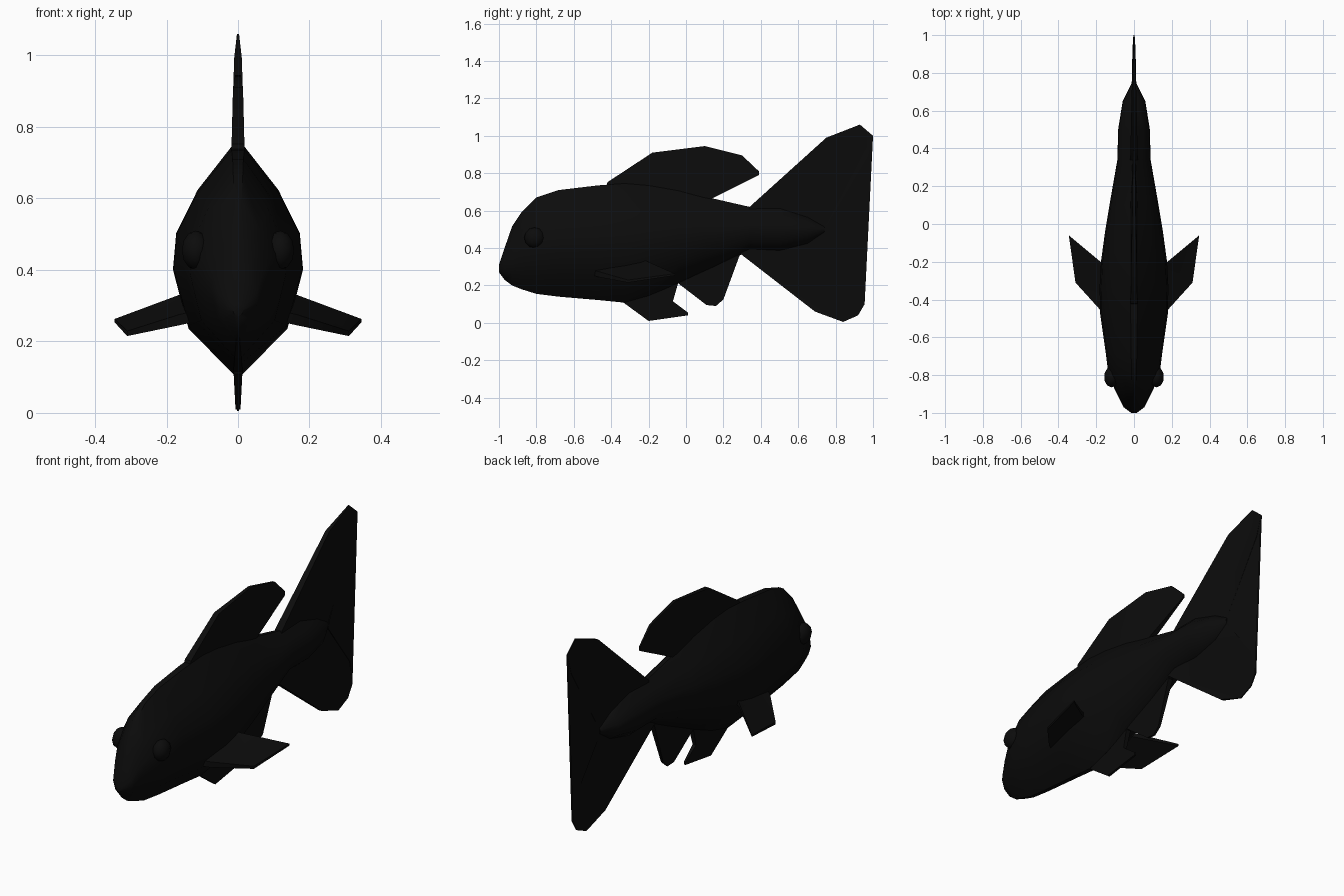
import bpy, bmesh
from mathutils import Vector

if "Cube" in bpy.data.objects:
    bpy.data.objects.remove(bpy.data.objects["Cube"])

black = bpy.data.materials.new("soft black")
black.diffuse_color = (0.0035, 0.0035, 0.0035, 1)
black.use_nodes = True
black.node_tree.nodes["Principled BSDF"].inputs["Base Color"].default_value = black.diffuse_color


def finish(name, bm, angle):
    bmesh.ops.recalc_face_normals(bm, faces=bm.faces)
    mesh = bpy.data.meshes.new(name)
    bm.to_mesh(mesh)
    bm.free()
    obj = bpy.data.objects.new(name, mesh)
    bpy.context.collection.objects.link(obj)
    mesh.materials.append(black)
    bpy.ops.object.select_all(action='DESELECT')
    obj.select_set(True)
    bpy.context.view_layer.objects.active = obj
    bpy.ops.object.shade_smooth_by_angle(angle=angle)
    return obj


def plate(name, outline, axis):
    """Thin solid from outline points (x, y, z, half thickness) along axis."""
    bm = bmesh.new()
    axis = Vector(axis)
    sides = [[bm.verts.new(Vector(p[:3]) + axis * p[3] * s) for p in outline]
             for s in (1, -1)]
    n = len(outline)
    caps = [bm.faces.new(sides[0]), bm.faces.new(sides[1][::-1])]
    for i in range(n):
        j = (i + 1) % n
        bm.faces.new((sides[0][i], sides[1][i], sides[1][j], sides[0][j]))
    bmesh.ops.triangulate(bm, faces=caps)
    return finish(name, bm, 0.6)


def centre_fin(name, pts):
    return plate(name, [(0, y, z, t) for y, z, t in pts], (1, 0, 0))


# Body: stations of y, bottom, top, half width
stations = [(-1.0, .27, .31, .015), (-.97, .23, .40, .055), (-.93, .20, .515, .075),
            (-.88, .18, .59, .10), (-.80, .155, .67, .135), (-.68, .14, .71, .15),
            (-.47, .122, .735, .18), (-.33, .108, .745, .182), (-.2, .145, .735, .175),
            (-.04, .21, .71, .153), (.1, .275, .675, .13), (.34, .385, .62, .088),
            (.5, .38, .62, .084), (.65, .42, .57, .06), (.74, .48, .52, .015)]
# Cross-section: height fraction, width fraction
section = [(0, .07), (.2, .76), (.35, .9), (.46, 1), (.62, .95), (.81, .62), (1, .1)]
bm = bmesh.new()
rings = []
for y, lo, hi, w in stations:
    half = [(w * f, lo + (hi - lo) * h) for h, f in section]
    loop = half + [(-x, z) for x, z in reversed(half)]
    rings.append([bm.verts.new((x, y, z)) for x, z in loop])
n = len(rings[0])
for a, b in zip(rings, rings[1:]):
    for i in range(n):
        j = (i + 1) % n
        bm.faces.new((a[i], a[j], b[j], b[i]))
bm.faces.new(rings[0])
bm.faces.new(rings[-1][::-1])
finish("body", bm, 0.7)

# Fins on the centre line: y, z, half thickness
centre_fin("dorsal_fin", [(-.43, .72, .018), (-.42, .752, .018), (-.18, .91, .014),
                          (.1, .945, .008), (.3, .895, .006), (.39, .81, .004),
                          (.39, .79, .004), (.14, .665, .016), (.1, .62, .02)])
centre_fin("tail_fin", [(.34, .62, .02), (.75, .99, .011), (.93, 1.06, .003),
                        (1.0, 1.0, .003), (.97, .89, .006), (.75, .52, .012),
                        (.74, .48, .012), (.93, .23, .008), (.955, .10, .004),
                        (.92, .04, .003), (.84, .005, .003), (.69, .06, .009),
                        (.29, .37, .02)])
centre_fin("pelvic_fin", [(-.36, .13, .012), (-.33, .105, .012), (-.2, .01, .007),
                          (.01, .04, .005), (.01, .055, .005), (-.07, .115, .01),
                          (-.04, .22, .014), (-.15, .24, .014)])
centre_fin("anal_fin", [(-.04, .21, .014), (.11, .095, .007), (.16, .09, .005),
                        (.2, .125, .007), (.29, .37, .014), (.15, .38, .014)])

for side, label in ((1, "right"), (-1, "left")):
    # Pectoral fin
    plate(label + "_pectoral_fin",
          [(side * x, y, z, t) for x, y, z, t in
           [(.12, -.5, .27, .015), (.165, -.47, .26, .015), (.31, -.31, .222, .007),
            (.345, -.06, .258, .005), (.165, -.21, .318, .012), (.12, -.23, .33, .012)]],
          (0, 0, 1))
    # Eye
    bm = bmesh.new()
    bmesh.ops.create_uvsphere(bm, u_segments=10, v_segments=6, radius=.055)
    for v in bm.verts:
        v.co = Vector((v.co.x * .75 + side * .118, v.co.y - .81, v.co.z + .455))
    finish(label + "_eye", bm, 0.9)
